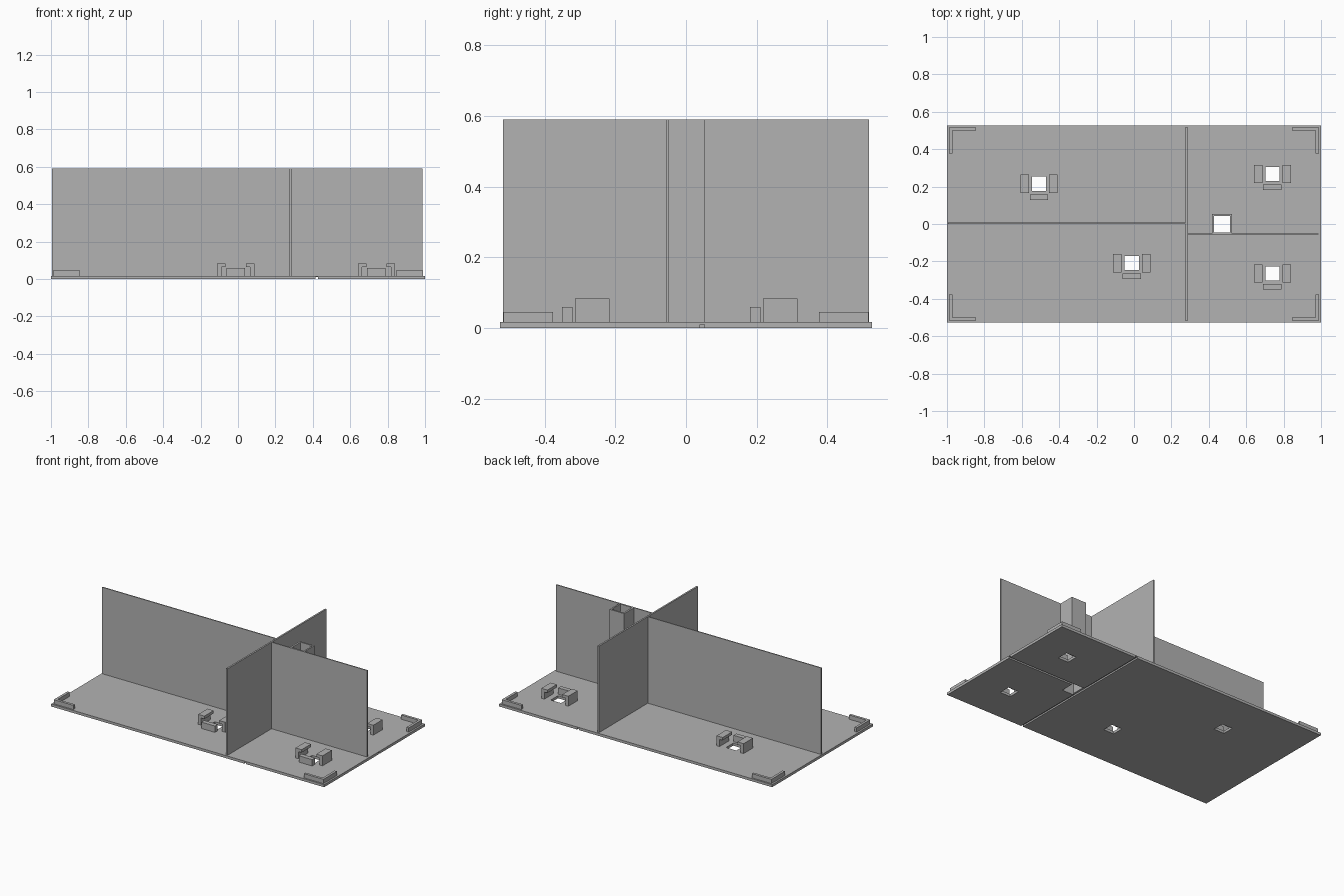
import bpy
import bmesh
from mathutils import Vector

cube = bpy.data.objects.get("Cube")
if cube:
    bpy.data.objects.remove(cube, do_unlink=True)

grey = bpy.data.materials.new("plain grey")
grey.use_nodes = True
colour = (0.45, 0.45, 0.45, 1)
grey.diffuse_color = colour
grey.node_tree.nodes["Principled BSDF"].inputs["Base Color"].default_value = colour


def box(name, x, y, z):
    """Box spanning the given (low, high) ranges."""
    size = Vector((x[1] - x[0], y[1] - y[0], z[1] - z[0]))
    centre = Vector((sum(x), sum(y), sum(z))) / 2
    bm = bmesh.new()
    bmesh.ops.create_cube(bm, size=1)
    bmesh.ops.scale(bm, vec=size, verts=bm.verts)
    bmesh.ops.translate(bm, vec=centre, verts=bm.verts)
    return finish(name, bm)


def prism(name, outline, axis, low, high):
    """Extrude an outline along z (its points are x, y) or y (points x, z)."""
    bm = bmesh.new()
    place = (lambda a, b: (a, b, low)) if axis == "z" else (lambda a, b: (a, low, b))
    face = bm.faces.new([bm.verts.new(place(a, b)) for a, b in outline])
    moved = bmesh.ops.extrude_face_region(bm, geom=[face])["geom"]
    shift = Vector((0, 0, high - low)) if axis == "z" else Vector((0, high - low, 0))
    bmesh.ops.translate(bm, vec=shift,
                        verts=[v for v in moved if isinstance(v, bmesh.types.BMVert)])
    bmesh.ops.recalc_face_normals(bm, faces=bm.faces)
    return finish(name, bm)


def finish(name, bm):
    mesh = bpy.data.meshes.new(name)
    bm.to_mesh(mesh)
    bm.free()
    mesh.materials.append(grey)
    obj = bpy.data.objects.new(name, mesh)
    bpy.context.collection.objects.link(obj)
    return obj


def cut(target, x, y, z):
    """Cut a box-shaped opening out of a part."""
    cutter = box("cutter", x, y, z)
    cutter.hide_render = True
    mod = target.modifiers.new("opening", "BOOLEAN")
    mod.operation = "DIFFERENCE"
    mod.solver = "EXACT"
    mod.object = cutter
    bpy.context.view_layer.objects.active = target
    bpy.ops.object.modifier_apply(modifier=mod.name)
    bpy.data.objects.remove(cutter, do_unlink=True)


FLOOR, TOP = 0.017, 0.59
THROUGH = (-0.1, 1)
sockets = [(-0.508, 0.215), (-0.012, -0.209), (0.74, 0.267), (0.74, -0.265)]

# Floor plate with square openings and cable grooves underneath
plate = box("floor_plate", (-1, 1), (-0.527, 0.527), (0, FLOOR))
for cx, cy in sockets:
    cut(plate, (cx - 0.038, cx + 0.038), (cy - 0.038, cy + 0.038), THROUGH)
cut(plate, (0.428, 0.514), (-0.046, 0.043), THROUGH)
cut(plate, (0.415, 0.429), (-0.6, 0.6), (-0.1, 0.01))
cut(plate, (0.42, 1.1), (0.04, 0.053), (-0.1, 0.01))

# Upright partitions
box("cross_partition", (0.275, 0.286), (-0.518, 0.518), (FLOOR, TOP))
box("long_partition", (-0.995, 0.275), (0, 0.007), (FLOOR, TOP))
box("short_partition_inner", (0.286, 0.416), (-0.057, -0.05), (FLOOR, TOP))
box("short_partition_outer", (0.524, 0.987), (-0.057, -0.05), (FLOOR, TOP))

# Hollow square duct
duct = box("duct", (0.416, 0.524), (-0.057, 0.053), (FLOOR, TOP))
cut(duct, (0.428, 0.514), (-0.046, 0.043), THROUGH)

# Holder around each opening: two hooked side clips and a front stop
for i, (cx, cy) in enumerate(sockets):
    for side, label in ((-1, "right"), (1, "left")):
        hook = [(0.099, FLOOR), (0.099, 0.083), (0.054, 0.083),
                (0.054, 0.064), (0.077, 0.064), (0.077, FLOOR)]
        prism(f"clip_{label}_{i + 1}", [(cx + side * a, z) for a, z in hook],
              "y", cy - 0.049, cy + 0.049)
    box(f"front_stop_{i + 1}", (cx - 0.049, cx + 0.049),
        (cy - 0.086, cy - 0.056), (FLOOR, 0.059))

# L-shaped corner brackets
for sx, side in ((-1, "right"), (1, "left")):
    for sy, end in ((-1, "front"), (1, "back")):
        ell = [(0.988, 0.517), (0.845, 0.517), (0.845, 0.5),
               (0.971, 0.5), (0.971, 0.376), (0.988, 0.376)]
        prism(f"corner_bracket_{end}_{side}", [(sx * a, sy * b) for a, b in ell],
              "z", FLOOR, 0.045)
